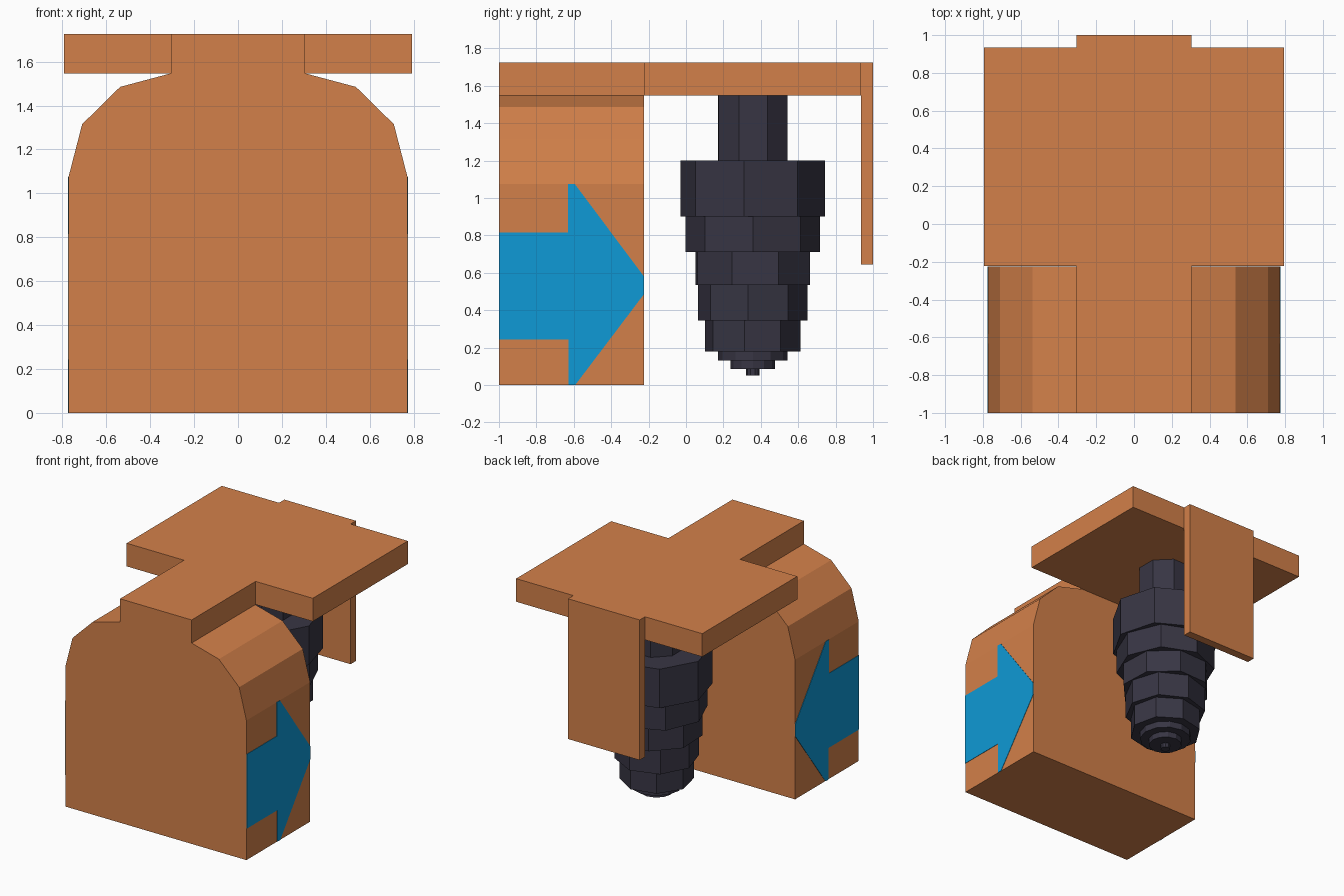
import bpy, bmesh, math
from mathutils import Vector

if "Cube" in bpy.data.objects:
    bpy.data.objects.remove(bpy.data.objects["Cube"])


def material(name, color):
    m = bpy.data.materials.new(name)
    m.diffuse_color = (*color, 1)
    m.use_nodes = True
    m.node_tree.nodes["Principled BSDF"].inputs["Base Color"].default_value = m.diffuse_color
    return m


ORANGE = material("orange", (0.65, 0.217, 0.068))
BLUE = material("blue", (0.0045, 0.32, 0.67))
DARK = material("dark_slate", (0.039, 0.036, 0.057))


def finish(bm, name, mat):
    bmesh.ops.recalc_face_normals(bm, faces=bm.faces)
    me = bpy.data.meshes.new(name)
    bm.to_mesh(me)
    bm.free()
    me.materials.append(mat)
    ob = bpy.data.objects.new(name, me)
    bpy.context.collection.objects.link(ob)
    return ob


def add_prism(bm, points, offset):
    """Extrude a closed outline of 3D points by an offset."""
    face = bm.faces.new([bm.verts.new(p) for p in points])
    ext = bmesh.ops.extrude_face_region(bm, geom=[face], use_keep_orig=True)
    verts = [g for g in ext["geom"] if isinstance(g, bmesh.types.BMVert)]
    bmesh.ops.translate(bm, verts=verts, vec=Vector(offset))


def prism(name, points, offset, mat):
    bm = bmesh.new()
    add_prism(bm, points, offset)
    return finish(bm, name, mat)


# Main block with chamfer-rounded shoulders
BODY_X = 0.772
half = [(BODY_X, 0), (BODY_X, 1.075), (0.71, 1.315), (0.537, 1.485), (0.305, 1.547)]
profile = half + [(-x, z) for x, z in reversed(half)]
prism("body_block", [(x, -1, z) for x, z in profile], (0, 0.775, 0), ORANGE)

# T-shaped top plate
half = [(0.305, -1), (0.305, -0.222), (0.793, -0.222), (0.793, 0.935)]
outline = half + [(-x, y) for x, y in reversed(half)]
prism("top_plate", [(x, y, 1.547) for x, y in outline], (0, 0, 0.178), ORANGE)

# Rear hanging flap
flap = [(-0.305, 0.935), (0.305, 0.935), (0.305, 1), (-0.305, 1)]
prism("rear_flap", [(x, y, 0.645) for x, y in flap], (0, 0, 1.08), ORANGE)

# Arrow plates on both sides of the block
arrow = [(-1, 0.243), (-0.628, 0.243), (-0.628, 0), (-0.592, 0), (-0.225, 0.485),
         (-0.225, 0.58), (-0.595, 1.075), (-0.632, 1.075), (-0.632, 0.815), (-1, 0.815)]
for side, label in ((1, "right"), (-1, "left")):
    prism(f"arrow_{label}", [(side * (BODY_X - 0.001), y, z) for y, z in arrow],
          (side * 0.004, 0, 0), BLUE)

# Stepped drill: (bottom z, top z, radius, sides, twist in degrees)
tiers = [
    (1.2, 1.547, 0.20, 8, 22), (0.9, 1.2, 0.39, 8, 7), (0.71, 0.9, 0.36, 8, 0),
    (0.535, 0.71, 0.325, 8, 20), (0.345, 0.535, 0.295, 8, 5), (0.18, 0.345, 0.26, 8, 10),
    (0.13, 0.18, 0.187, 12, 0), (0.085, 0.13, 0.12, 12, 0), (0.05, 0.085, 0.035, 10, 0),
]
bm = bmesh.new()
for z0, z1, r, n, twist in tiers:
    angles = [math.radians(twist) + math.tau * i / n for i in range(n)]
    add_prism(bm, [(r * math.sin(a), 0.357 + r * math.cos(a), z0) for a in angles],
              (0, 0, z1 - z0))
finish(bm, "stepped_drill", DARK)
